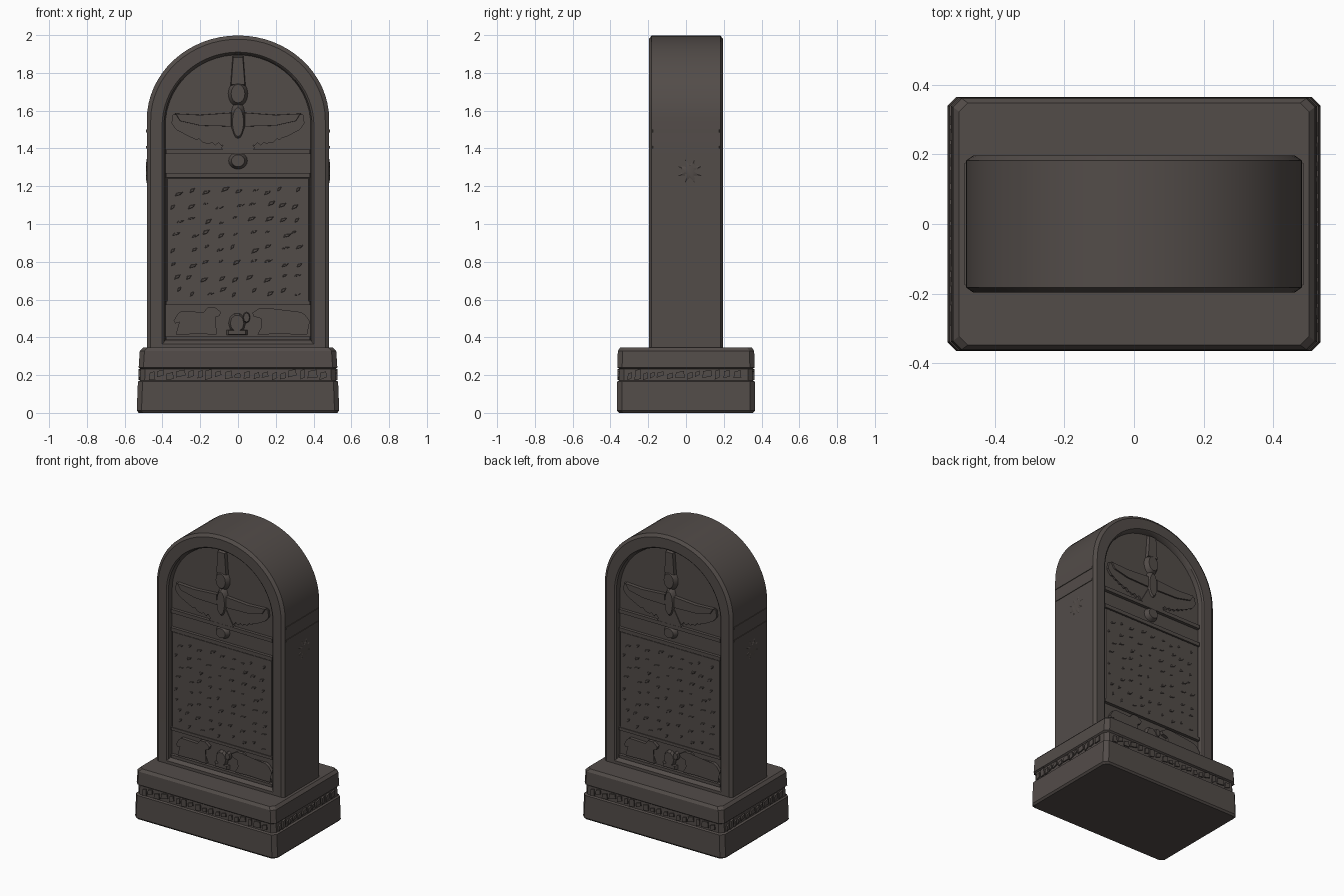
import bpy, bmesh, math, random

if "Cube" in bpy.data.objects:
    bpy.data.objects.remove(bpy.data.objects["Cube"])

random.seed(4)
stone = bpy.data.materials.new("dark brown stone")
stone.diffuse_color = (0.085, 0.072, 0.066, 1)
stone.use_nodes = True
stone.node_tree.nodes["Principled BSDF"].inputs["Base Color"].default_value = stone.diffuse_color

FLOOR = 0.158          # |y| of the recessed panel
TABLET = 0.174         # |y| of the raised inscription field


def finish(name, bm, angle=35):
    me = bpy.data.meshes.new(name)
    bm.to_mesh(me)
    bm.free()
    ob = bpy.data.objects.new(name, me)
    bpy.context.collection.objects.link(ob)
    me.materials.append(stone)
    bpy.ops.object.select_all(action='DESELECT')
    ob.select_set(True)
    bpy.context.view_layer.objects.active = ob
    bpy.ops.object.shade_smooth_by_angle(angle=math.radians(angle))
    return ob


def loft(name, rings, angle=35):
    """Bridge equal-length rings of 3D points and cap both ends."""
    bm = bmesh.new()
    vs = [[bm.verts.new(p) for p in r] for r in rings]
    n = len(vs[0])
    for a, b in zip(vs, vs[1:]):
        for i in range(n):
            j = (i + 1) % n
            bm.faces.new((a[i], a[j], b[j], b[i]))
    bm.faces.new(vs[0])
    bm.faces.new(vs[-1])
    bmesh.ops.recalc_face_normals(bm, faces=bm.faces)
    return finish(name, bm, angle)


def relief(name, shapes, y0, y1, angle=35, turns=(0, math.pi), shrink=1.0):
    """Raise (x, z) outlines from depth y0 to y1, on front and turned sides."""
    bm = bmesh.new()
    for turn in turns:
        c, s = math.cos(turn), math.sin(turn)
        for pts in shapes:
            m = len(pts)
            area = sum(pts[i - 1][0] * pts[i][1] - pts[i][0] * pts[i - 1][1] for i in range(m))
            pts = pts if area > 0 else pts[::-1]
            cx, cz = sum(p[0] for p in pts) / m, sum(p[1] for p in pts) / m

            def put(x, y, z):
                return bm.verts.new((x * c + y * s, x * s - y * c, z))
            low = [put(x, y0, z) for x, z in pts]
            top = [put(cx + (x - cx) * shrink, y1, cz + (z - cz) * shrink) for x, z in pts]
            for i in range(m):
                j = (i + 1) % m
                bm.faces.new((low[i], low[j], top[j], top[i]))
            bm.faces.new(top)
    bmesh.ops.triangulate(bm, faces=[f for f in bm.faces if len(f.verts) > 4])
    return finish(name, bm, angle)


def box(x0, x1, z0, z1):
    return [(x0, z0), (x1, z0), (x1, z1), (x0, z1)]


def oval(cx, cz, rx, rz, n=16):
    return [(cx + rx * math.cos(math.tau * i / n), cz + rz * math.sin(math.tau * i / n)) for i in range(n)]


def flip(pts):
    return [(-x, z) for x, z in pts]


# Arched outline: two feet, straight jambs, round head
def arch(hw, foot, spring, rise, y, n=32):
    pts = [(-hw, y, foot), (hw, y, foot)]
    pts += [(hw, y, foot + (spring - foot) * k / 4) for k in (1, 2, 3)]
    pts += [(hw * math.cos(math.pi * i / n), y, spring + rise * math.sin(math.pi * i / n)) for i in range(n + 1)]
    pts += [(-hw, y, foot + (spring - foot) * k / 4) for k in (3, 2, 1)]
    return pts


# Slab with a recessed arched panel on front and back
half = [
    ((0.385, 0.385, 1.52, 0.375), FLOOR),
    ((0.392, 0.375, 1.52, 0.382), 0.188),
    ((0.402, 0.365, 1.52, 0.39), 0.196),
    ((0.462, 0.335, 1.55, 0.428), 0.197),
    ((0.483, 0.335, 1.55, 0.448), 0.182),
]
rings = [arch(*p, -y) for p, y in half] + [arch(*p, y) for p, y in reversed(half)]
loft("slab", rings)


# Plinth: stacked chamfered rectangles with a sunken frieze groove
def rect(z, hx, hy, c=0.025):
    q = [(hx, hy - c), (hx - c, hy), (c - hx, hy), (-hx, hy - c),
         (-hx, c - hy), (c - hx, -hy), (hx - c, -hy), (hx, c - hy)]
    return [(x, y, z) for x, y in q]


loft("plinth", [rect(*r) for r in [
    (0, 0.525, 0.355), (0.012, 0.536, 0.365), (0.165, 0.53, 0.364), (0.172, 0.519, 0.354),
    (0.232, 0.517, 0.353), (0.24, 0.526, 0.363), (0.328, 0.52, 0.361), (0.346, 0.503, 0.348)]], 30)


# Worn frieze blocks in the plinth groove
def frieze(hw):
    out, x = [], -hw
    while x < hw - 0.02:
        w = random.uniform(0.025, 0.055)
        z0, z1 = random.uniform(0.172, 0.19), random.uniform(0.212, 0.233)
        out.append([(x, z0), (x + w, z0 + random.uniform(0, 0.015)), (x + w * 0.9, z1), (x + w * 0.1, z1 - 0.008)])
        x += w + random.uniform(0.008, 0.02)
    return out


relief("plinth_frieze_long", frieze(0.47), 0.352, 0.362)
relief("plinth_frieze_short", frieze(0.31), 0.517, 0.527, turns=(math.pi / 2, -math.pi / 2))

# Raised inscription field, ledges and picture-band borders
relief("inscription_field", [box(-0.378, 0.378, 0.585, 1.245)], FLOOR, TABLET, shrink=0.985)
relief("panel_ledges", [box(-0.384, 0.384, 1.245, 1.27), box(-0.384, 0.384, 1.37, 1.395),
                        box(-0.384, 0.384, 0.572, 0.592), box(-0.384, 0.384, 0.385, 0.405)], FLOOR, 0.179, shrink=0.99)

# Weathered chips across the field
chips = []
for row in range(8):
    z = 0.64 + row * 0.076
    for k in range(9):
        x = -0.34 + k * 0.08 + random.uniform(-0.02, 0.02)
        w, h = random.uniform(0.02, 0.045), random.uniform(0.005, 0.014)
        dz = random.uniform(-0.015, 0.015)
        chips.append([(x, z + dz - h), (x + w * 0.7, z + dz - h * 0.3), (x + w, z + dz + h), (x + w * 0.2, z + dz + h * 0.6)])
relief("worn_chips", [c for c in chips if max(p[0] for p in c) < 0.37], TABLET, TABLET + 0.005, shrink=0.7)

# Winged figure: scalloped outer feathers and a thicker upper wing
wing = [(0.03, 1.585), (0.2, 1.575), (0.345, 1.58), (0.352, 1.535)]
for i in range(9):
    t = i / 8
    x, z = 0.34 - 0.27 * t, 1.515 - 0.085 * math.sin(t * math.pi * 0.55)
    wing += [(x, z), (x - 0.017, z - 0.018)]
wing += [(0.03, 1.45)]
upper = [(0.03, 1.59), (0.2, 1.578), (0.335, 1.585), (0.31, 1.545), (0.2, 1.52), (0.03, 1.515)]
relief("wing_feathers", [wing, flip(wing)], FLOOR, 0.173)
relief("wing_shoulders", [upper, flip(upper)], FLOOR, 0.182, shrink=0.96)
tail = [(-0.035, 1.5), (-0.09, 1.4), (-0.06, 1.385), (0.06, 1.385), (0.09, 1.4), (0.035, 1.5)]
relief("figure_tail", [tail], FLOOR, 0.178)
relief("figure_body", [oval(0, 1.54, 0.042, 0.11), oval(0, 1.69, 0.052, 0.07), oval(0, 1.335, 0.05, 0.045)],
       FLOOR, 0.188, shrink=0.7)
relief("headdress", [[(-0.04, 1.73), (0.04, 1.73), (0.028, 1.89), (-0.028, 1.89)]], FLOOR, 0.182, shrink=0.9)

# Walking animals in the lower band (unit outline, facing right)
beast = [(0.0, 0.75), (0.08, 0.85), (0.6, 0.82), (0.7, 1.0), (0.86, 1.0), (1.0, 0.82), (0.97, 0.68),
         (0.82, 0.6), (0.82, 0.3), (0.9, 0.0), (0.76, 0.0), (0.68, 0.38), (0.6, 0.02), (0.5, 0.02),
         (0.54, 0.42), (0.3, 0.42), (0.32, 0.02), (0.2, 0.02), (0.17, 0.38), (0.08, 0.0), (-0.04, 0.0),
         (0.04, 0.45), (-0.05, 0.4), (-0.09, 0.5)]


def place(x0, w, z0, h):
    return [(x0 + w * x, z0 + h * z) for x, z in beast]


relief("animals", [place(-0.32, 0.23, 0.415, 0.145), place(0.355, -0.28, 0.415, 0.14)], FLOOR, 0.18)
relief("crouching_animal", [oval(-0.005, 0.475, 0.045, 0.055, 10), oval(0.045, 0.505, 0.02, 0.03, 8),
                            box(-0.06, 0.05, 0.412, 0.44)], FLOOR, 0.178, shrink=0.8)

# Worn rosette and belts on the narrow sides
sides = (math.pi / 2, -math.pi / 2)
star = [(0.02 + (0.075 if i % 2 else 0.035) * math.cos(math.tau * i / 16),
         1.28 + (0.075 if i % 2 else 0.035) * math.sin(math.tau * i / 16)) for i in range(16)]
relief("side_rosettes", [star], 0.482, 0.487, turns=sides, shrink=0.6)
relief("side_belts", [box(-0.178, 0.178, 1.4, 1.412), box(-0.178, 0.178, 1.485, 1.5)], 0.48, 0.487, turns=sides, shrink=0.98)
